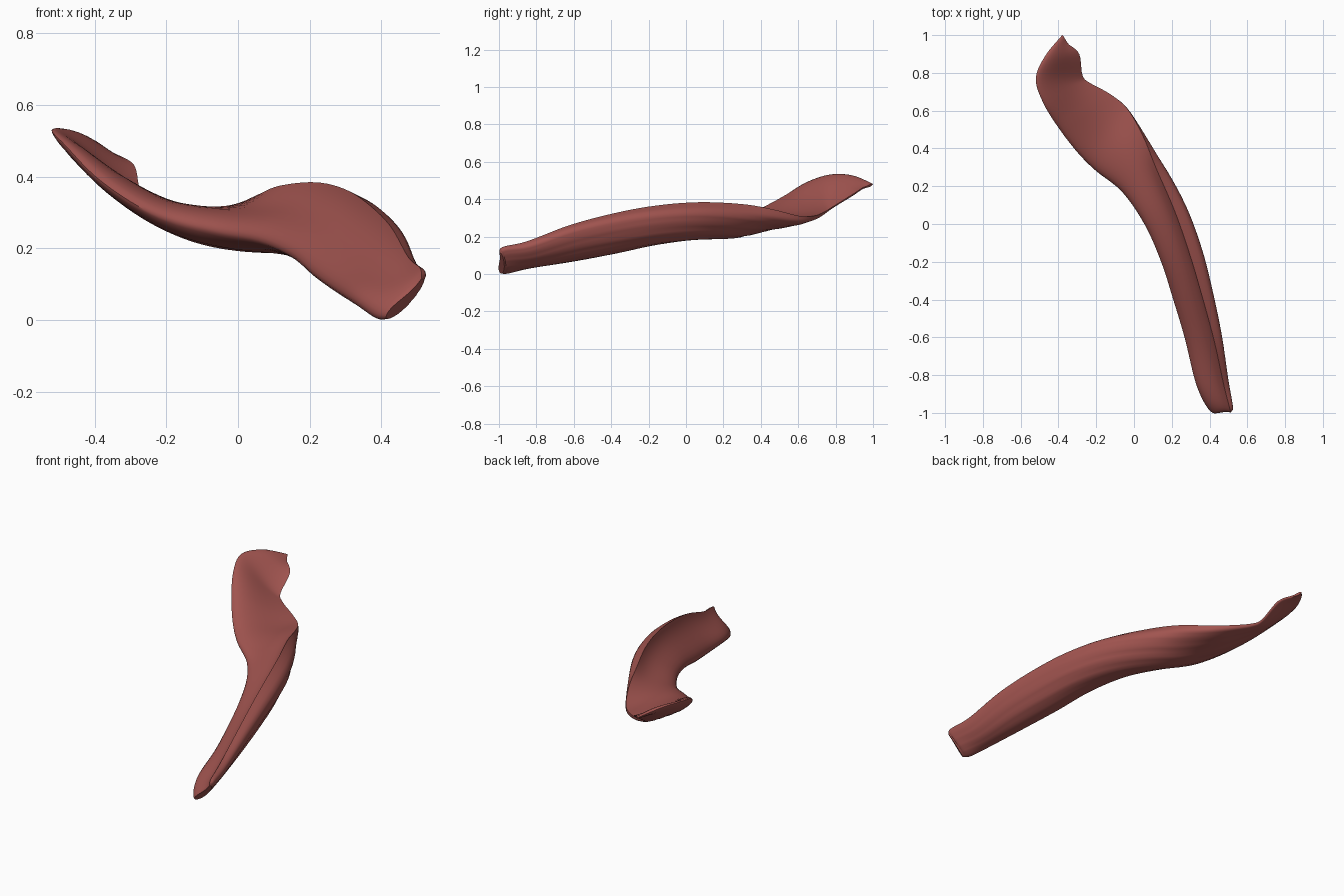
import bpy
import bmesh
import math
import random
from mathutils import Vector

if "Cube" in bpy.data.objects:
    bpy.data.objects.remove(bpy.data.objects["Cube"], do_unlink=True)

random.seed(4)

# Stations along the twisted band: low or left edge, crease edge, belly depth
STATIONS = [
    ((.415, -.99, .003), (.512, -.998, .115), .03),
    ((.385, -.95, .005), (.508, -.98, .145), .045),
    ((.33, -.83, .042), (.475, -.85, .175), .068),
    ((.275, -.6, .077), (.425, -.62, .262), .09),
    ((.215, -.4, .12), (.36, -.38, .326), .112),
    ((.15, -.2, .175), (.295, -.16, .366), .127),
    ((.06, 0, .215), (.215, .07, .384), .13),
    ((-.06, .17, .24), (.115, .3, .374), .12),
    ((-.2, .28, .28), (.05, .46, .347), .097),
    ((-.3, .38, .33), (-.035, .61, .31), .068),
    ((-.4, .51, .402), (-.13, .69, .312), .05),
    ((-.48, .64, .485), (-.23, .745, .335), .038),
    ((-.52, .77, .53), (-.272, .785, .36), .026),
    ((-.47, .89, .525), (-.29, .9, .432), .022),
    ((-.38, 1, .48), (-.345, .95, .465), .01),
]
STEPS = 5      # rings between two stations
BELLY = 22     # points across the rounded underside
FACE = 14      # points across the upper side


def spline(a, b, c, d, t):
    """Smooth interpolation from b to c."""
    return (b * 2 + (c - a) * t + (a * 2 - b * 5 + c * 4 - d) * t ** 2
            + (b * 3 - a - c * 3 + d) * t ** 3) * .5


def sample(column, i, t):
    last = len(STATIONS) - 1
    picks = [STATIONS[min(max(k, 0), last)][column] for k in (i - 1, i, i + 1, i + 2)]
    if column < 2:
        picks = [Vector(p) for p in picks]
    return spline(*picks, t)


def make_rows():
    rows = []
    for i in range(len(STATIONS) - 1):
        for s in range(STEPS):
            rows.append([sample(c, i, s / STEPS) for c in range(3)])
    left, right, depth = STATIONS[-1]
    rows.append([Vector(left), Vector(right), depth])
    return rows


def section(rows, k, phases):
    """Closed ring: belly with a shoulder past the crease, then the lipped upper face."""
    left, right, depth = rows[k]
    before, after = rows[max(k - 1, 0)], rows[min(k + 1, len(rows) - 1)]
    along = (after[0] + after[1]) - (before[0] + before[1])
    across = (right - left).normalized()
    down = along.cross(across).normalized()
    ring = []
    for j in range(BELLY + 1):
        u = (1 - math.cos(math.pi * j / BELLY)) / 2
        arch = max(math.sin(math.pi * u), 0)
        ridge = 1 + .025 * math.sin(j * 2.1 + phases[j] + k * .12)
        bulge = arch ** (.6 - .25 * u) * ridge
        shoulder = .5 * u * u * arch ** .5
        ring.append(left.lerp(right, u) + (down * bulge + across * shoulder) * depth)
    for j in range(1, FACE):
        u = (1 + math.cos(math.pi * j / FACE)) / 2
        arch = math.sin(math.pi * u)
        lip = min(depth, .05) * (1 - u) ** 1.5 * arch ** .5
        hollow = .27 * depth * (.2 + .8 * u) * arch
        ring.append(left.lerp(right, u) + down * (hollow - lip))
    return ring


# Muscle band lofted through all rings
rows = make_rows()
phases = [random.uniform(-.6, .6) for _ in range(BELLY + 1)]
bm = bmesh.new()
rings = [[bm.verts.new(p) for p in section(rows, k, phases)] for k in range(len(rows))]
for a, b in zip(rings, rings[1:]):
    for j in range(len(a)):
        n = (j + 1) % len(a)
        bm.faces.new((a[j], a[n], b[n], b[j]))
bm.faces.new(rings[0])
bm.faces.new(rings[-1])
bmesh.ops.recalc_face_normals(bm, faces=bm.faces)

mesh = bpy.data.meshes.new("muscle_band")
bm.to_mesh(mesh)
bm.free()
band = bpy.data.objects.new("muscle_band", mesh)
bpy.context.collection.objects.link(band)

# Muscle colour
colour = (.36, .09, .08, 1)
red = bpy.data.materials.new("muscle_red")
red.use_nodes = True
red.diffuse_color = colour
red.node_tree.nodes["Principled BSDF"].inputs["Base Color"].default_value = colour
mesh.materials.append(red)

# Smooth shading with crisp edge creases
bpy.ops.object.select_all(action="DESELECT")
band.select_set(True)
bpy.context.view_layer.objects.active = band
bpy.ops.object.shade_smooth_by_angle(angle=math.radians(40))
